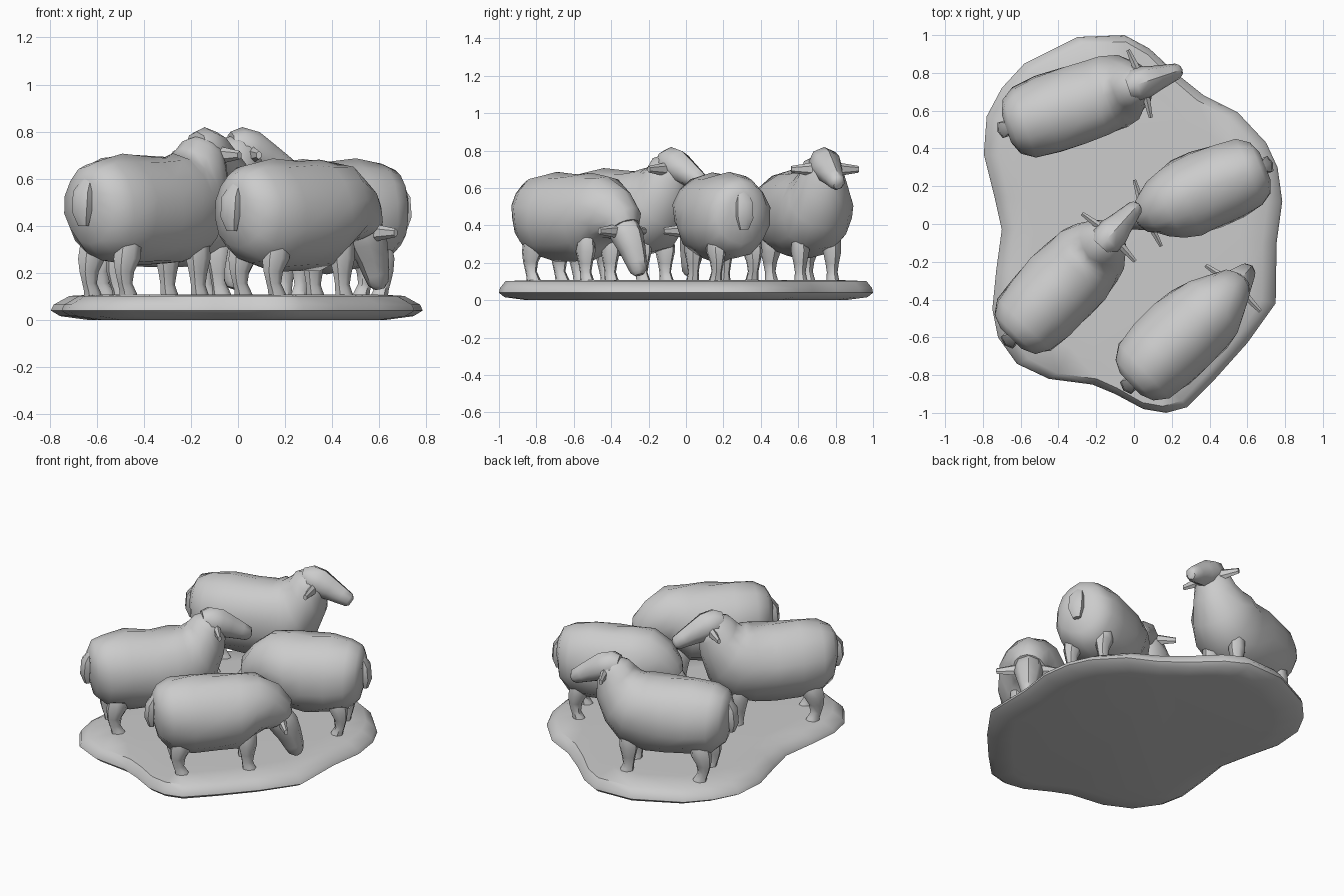
import bpy, bmesh, math, random
from mathutils import Matrix

if "Cube" in bpy.data.objects:
    bpy.data.objects.remove(bpy.data.objects["Cube"])

grey = bpy.data.materials.new("plain grey")
grey.diffuse_color = (0.6, 0.6, 0.6, 1)
grey.use_nodes = True
grey.node_tree.nodes["Principled BSDF"].inputs["Base Color"].default_value = grey.diffuse_color


def finish(name, bm, matrix=Matrix(), angle=50):
    bmesh.ops.recalc_face_normals(bm, faces=bm.faces[:])
    me = bpy.data.meshes.new(name)
    bm.to_mesh(me)
    bm.free()
    me.transform(matrix)
    me.materials.append(grey)
    ob = bpy.data.objects.new(name, me)
    bpy.context.collection.objects.link(ob)
    bpy.context.view_layer.objects.active = ob
    ob.select_set(True)
    bpy.ops.object.shade_smooth_by_angle(angle=math.radians(angle))
    ob.select_set(False)
    return ob


def skin(bm, loops):
    """Bridge equal rings of vertices and cap both ends."""
    n = len(loops[0])
    for a, b in zip(loops, loops[1:]):
        for i in range(n):
            j = (i + 1) % n
            bm.faces.new((a[i], a[j], b[j], b[i]))
    bm.faces.new(loops[0])
    bm.faces.new(loops[-1])


def loft(name, rings, matrix, sides=8, y=0, lump=0, seed=1, angle=50):
    """Rings are (x, z, half height, half width, tilt in degrees)."""
    rng = random.Random(seed)
    bm = bmesh.new()
    loops = []
    for x, z, hh, hw, tilt in rings:
        t = math.radians(tilt)
        loop = []
        for i in range(sides):
            a = 2 * math.pi * i / sides
            k = 1 + rng.uniform(-lump, lump)
            h = hh * math.cos(a) * k
            loop.append(bm.verts.new((x - h * math.sin(t), y + hw * math.sin(a) * k,
                                      z + h * math.cos(t))))
        loops.append(loop)
    skin(bm, loops)
    return finish(name, bm, matrix, angle)


# Shared rump and barrel, then a raised or lowered neck
BARREL = [(.02, .52, .08, .08, 0), (.05, .49, .165, .15, 0), (.12, .472, .215, .195, 0),
          (.25, .465, .235, .215, 0), (.40, .46, .235, .22, 0), (.52, .465, .23, .213, 0)]
NECK_UP = [(.62, .485, .225, .205, 15), (.68, .54, .19, .178, 32),
           (.725, .63, .145, .135, 48), (.745, .695, .118, .112, 52), (.775, .72, .085, .085, 45)]
NECK_DOWN = [(.61, .465, .205, .19, -10), (.68, .44, .175, .155, -30),
             (.74, .41, .13, .118, -50), (.765, .38, .10, .095, -58)]
HEAD_UP = [(.70, .74, .06, .06, 0), (.74, .735, .085, .085, -8), (.80, .715, .088, .085, -20),
           (.86, .685, .073, .068, -25), (.93, .65, .056, .052, -30),
           (.975, .627, .045, .042, -32), (.99, .615, .025, .026, -32)]
HEAD_DOWN = [(.72, .45, .05, .06, -60), (.755, .41, .085, .085, -62), (.80, .34, .088, .085, -65),
             (.835, .27, .073, .07, -68), (.862, .20, .06, .054, -70),
             (.876, .155, .047, .043, -72), (.882, .135, .025, .026, -72)]
TAIL = [(.04, .60, .02, .03, -90), (.01, .545, .033, .05, -90),
        (.002, .46, .032, .05, -90), (.012, .40, .018, .026, -90)]
# Leg profile: forward offset, height, radius
REAR_LEG = [(.01, .40, .03), (.01, .33, .06), (0, .26, .064), (-.015, .205, .045),
            (-.012, .155, .034), (.002, .125, .038), (.012, .098, .044)]
FRONT_LEG = [(0, .40, .03), (0, .33, .055), (0, .26, .058), (0, .20, .043),
             (0, .15, .034), (.006, .125, .038), (.014, .098, .043)]


def sheep(label, x, y, degrees, grazing=False, length=1.0, head_turn=0, seed=4):
    m = (Matrix.Translation((x, y, 0)) @ Matrix.Rotation(math.radians(degrees), 4, 'Z')
         @ Matrix.Diagonal((length, 1, 1, 1)))
    drop = 0.022 if grazing else 0
    barrel = [(a, b - drop, c, d, t) for a, b, c, d, t in BARREL]
    loft(label + "_body", barrel + (NECK_DOWN if grazing else NECK_UP), m,
         sides=14, lump=.045, seed=seed)
    loft(label + "_tail", TAIL, m @ Matrix.Translation((0, 0, -drop)), sides=6)

    # Head pivots around the ear line
    ex, ez = (.775, .37) if grazing else (.775, .70)
    turn = (Matrix.Translation((ex, 0, 0)) @ Matrix.Rotation(math.radians(head_turn), 4, 'Z')
            @ Matrix.Translation((-ex, 0, 0)))
    hm = m @ turn
    loft(label + "_head", HEAD_DOWN if grazing else HEAD_UP, hm, sides=8, angle=45)

    # Flattened ears sticking out sideways
    for side, s in (("left", 1), ("right", -1)):
        bm = bmesh.new()
        bmesh.ops.create_cone(bm, cap_ends=True, segments=6, radius1=.038, radius2=.018, depth=.13)
        place = (Matrix.Translation((ex - .005, s * .125, ez))
                 @ Matrix.Rotation(s * math.radians(6), 4, 'Z')
                 @ Matrix.Rotation(-s * math.pi / 2, 4, 'X') @ Matrix.Diagonal((.65, 1, 1, 1)))
        finish(label + "_ear_" + side, bm, hm @ place, 35)

        # Legs
        front_x = .57 if grazing else .62
        for part, lx, ly, prof in (("rear", .17, .105, REAR_LEG), ("front", front_x, .09, FRONT_LEG)):
            rings = [(lx + dx, z, r, r * .85, -90) for dx, z, r in prof]
            loft(label + "_" + part + "_leg_" + side, rings, m, sides=7, y=s * ly)


sheep("back_sheep", -.695, .50, 18.5, head_turn=0)
sheep("left_sheep", -.665, -.62, 46, head_turn=2, seed=6)
sheep("front_sheep", -.035, -.86, 43, grazing=True, head_turn=7, seed=8)
sheep("right_sheep", .71, .315, 202, grazing=True, length=.9, seed=9)

# Ground slab with an irregular outline
OUTLINE = [(-.30, .99), (-.05, 1.0), (.08, .93), (.22, .80), (.37, .68), (.55, .59), (.70, .43),
           (.76, .30), (.785, .12), (.755, -.10), (.75, -.42), (.60, -.63), (.43, -.82),
           (.28, -.97), (.17, -1.0), (.05, -.98), (-.10, -.90), (-.22, -.85), (-.45, -.82),
           (-.62, -.74), (-.72, -.60), (-.75, -.45), (-.73, -.25), (-.70, -.03), (-.74, .15),
           (-.795, .37), (-.78, .57), (-.70, .72), (-.58, .85)]
# Rings are (x scale, y scale, height)
SLAB = [(.80, .85, 0), (.95, .97, .016), (1, 1, .04), (.985, .995, .065),
        (.90, .965, .102), (.75, .8, .109)]
bm = bmesh.new()
skin(bm, [[bm.verts.new((px * sx, py * sy, z)) for px, py in OUTLINE] for sx, sy, z in SLAB])
finish("ground_slab", bm, angle=40)
